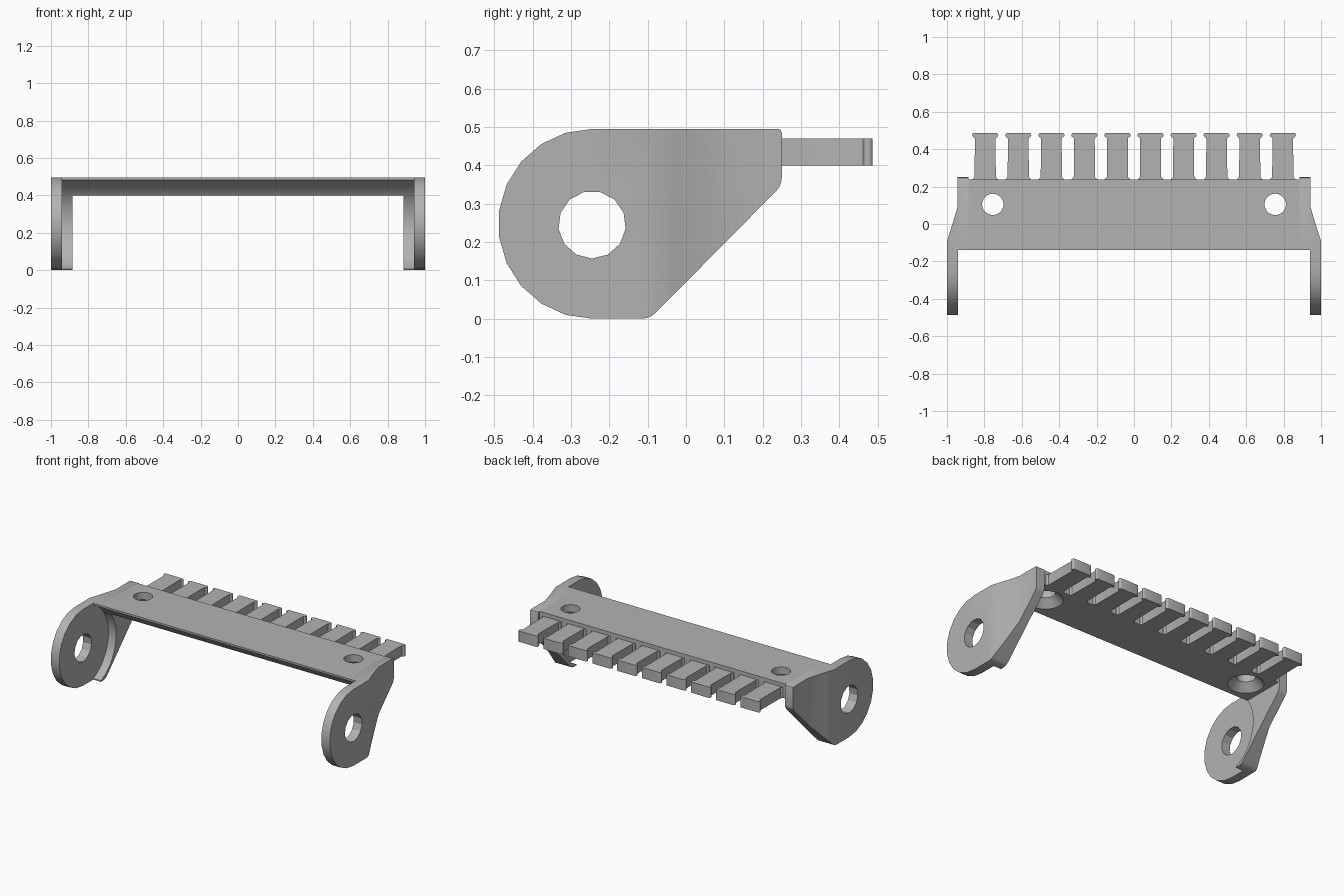
import bpy
import bmesh
from math import cos, sin, pi, radians
from mathutils import Vector

cube = bpy.data.objects.get("Cube")
if cube:
    bpy.data.objects.remove(cube, do_unlink=True)

grey = bpy.data.materials.new("plain grey")
grey.use_nodes = True
GREY = (0.45, 0.45, 0.45, 1)
grey.diffuse_color = GREY
grey.node_tree.nodes["Principled BSDF"].inputs["Base Color"].default_value = GREY

AXIS = (-0.245, 0.245)  # pivot centre in y, z


def prism(name, points, axis, low, high):
    """Extrude a flat outline along x or z."""
    place = {"x": lambda a, b: (low, a, b), "z": lambda a, b: (a, b, low)}[axis]
    bm = bmesh.new()
    face = bm.faces.new([bm.verts.new(place(*p)) for p in points])
    new = bmesh.ops.extrude_face_region(bm, geom=[face])["geom"]
    step = Vector((high - low, 0, 0)) if axis == "x" else Vector((0, 0, high - low))
    bmesh.ops.translate(bm, verts=[v for v in new if isinstance(v, bmesh.types.BMVert)], vec=step)
    bmesh.ops.recalc_face_normals(bm, faces=bm.faces)
    mesh = bpy.data.meshes.new(name)
    bm.to_mesh(mesh)
    bm.free()
    mesh.materials.append(grey)
    obj = bpy.data.objects.new(name, mesh)
    bpy.context.collection.objects.link(obj)
    return obj


def arc(centre, radius, start, end, count):
    """Points on an arc, both ends included, angles in degrees."""
    angles = [radians(start + (end - start) * i / count) for i in range(count + 1)]
    return [(centre[0] + radius * cos(a), centre[1] + radius * sin(a)) for a in angles]


def ring(centre, radius, count, start=0):
    return arc(centre, radius, start, start + 360, count)[:-1]


def select(obj):
    bpy.ops.object.select_all(action="DESELECT")
    obj.select_set(True)
    bpy.context.view_layer.objects.active = obj


def cut(obj, cutter):
    select(obj)
    cutter.hide_render = True
    mod = obj.modifiers.new("cut", "BOOLEAN")
    mod.operation = "DIFFERENCE"
    mod.solver = "EXACT"
    mod.object = cutter
    bpy.ops.object.modifier_apply(modifier=mod.name)
    bpy.data.objects.remove(cutter, do_unlink=True)


def finish(obj):
    select(obj)
    bpy.ops.object.shade_smooth_by_angle(angle=radians(25))


# Side ears: round front lobe running back to a sloped tail
outline = arc(AXIS, 0.245, 90, 270, 11)
outline += arc((-0.115, 0.05), 0.05, 270, 315, 3)
outline += arc((0.20, 0.365), 0.05, 315, 360, 3)
outline += arc((0.24, 0.48), 0.01, 0, 90, 2)
outline = [(y, min(z * 0.495 / 0.49, 0.495)) for y, z in outline]
ears = prism("side_ears", outline, "x", 0.885, 1.0)

# Taper of the outer face, clearance on the inner face, pivot hole
taper = [(1.0, -0.09), (0.98, -0.03), (0.96, 0.035), (0.943, 0.095),
         (0.943, 0.3), (1.1, 0.3), (1.1, -0.09)]
cut(ears, prism("taper_cutter", taper, "z", -0.1, 0.6))
cut(ears, prism("round_cutter", ring(AXIS, 0.26, 64), "x", 0.8, 0.94))
front = [(-0.6, -0.1), (-0.14, -0.1), (-0.14, 0.6), (-0.6, 0.6)]
cut(ears, prism("front_cutter", front, "x", 0.8, 0.94))
cut(ears, prism("pivot_cutter", ring(AXIS, 0.088, 13, -90), "x", 0.8, 1.1))
select(ears)
mirror = ears.modifiers.new("mirror", "MIRROR")
mirror.use_mirror_merge = False
bpy.ops.object.modifier_apply(modifier=mirror.name)
finish(ears)

# Cross plate with a hollowed front underside
section = [(-0.14, 0.4), (0.238, 0.4), (0.238, 0.495), (-0.14, 0.495)]
plate = prism("cross_plate", section, "x", -0.89, 0.89)
cut(plate, prism("hollow_cutter", ring(AXIS, 0.26, 64), "x", -1.1, 1.1))

# Countersunk screw holes
for x in (-0.755, 0.755):
    spot = (x, 0.105)
    cut(plate, prism("screw_cutter", ring(spot, 0.057, 32), "z", 0.3, 0.6))
    bpy.ops.mesh.primitive_cone_add(vertices=32, radius1=0.115, radius2=0.055, depth=0.06,
                                    location=(x, 0.105, 0.42))
    cut(plate, bpy.context.object)
finish(plate)

# Row of comb teeth with rounded T heads and flared roots
half = [(0.07, 0.23), (0.068, 0.24), (0.057, 0.25), (0.055, 0.455), (0.058, 0.462)]
half += arc((0.058, 0.475), 0.012, -60, 90, 5)
profile = half + [(-x, y) for x, y in reversed(half)]
for i in range(10):
    centre = (i - 4.5) * 0.1768
    tooth = prism(f"comb_tooth_{i + 1}", [(x + centre, y) for x, y in profile], "z", 0.4, 0.47)
    finish(tooth)
